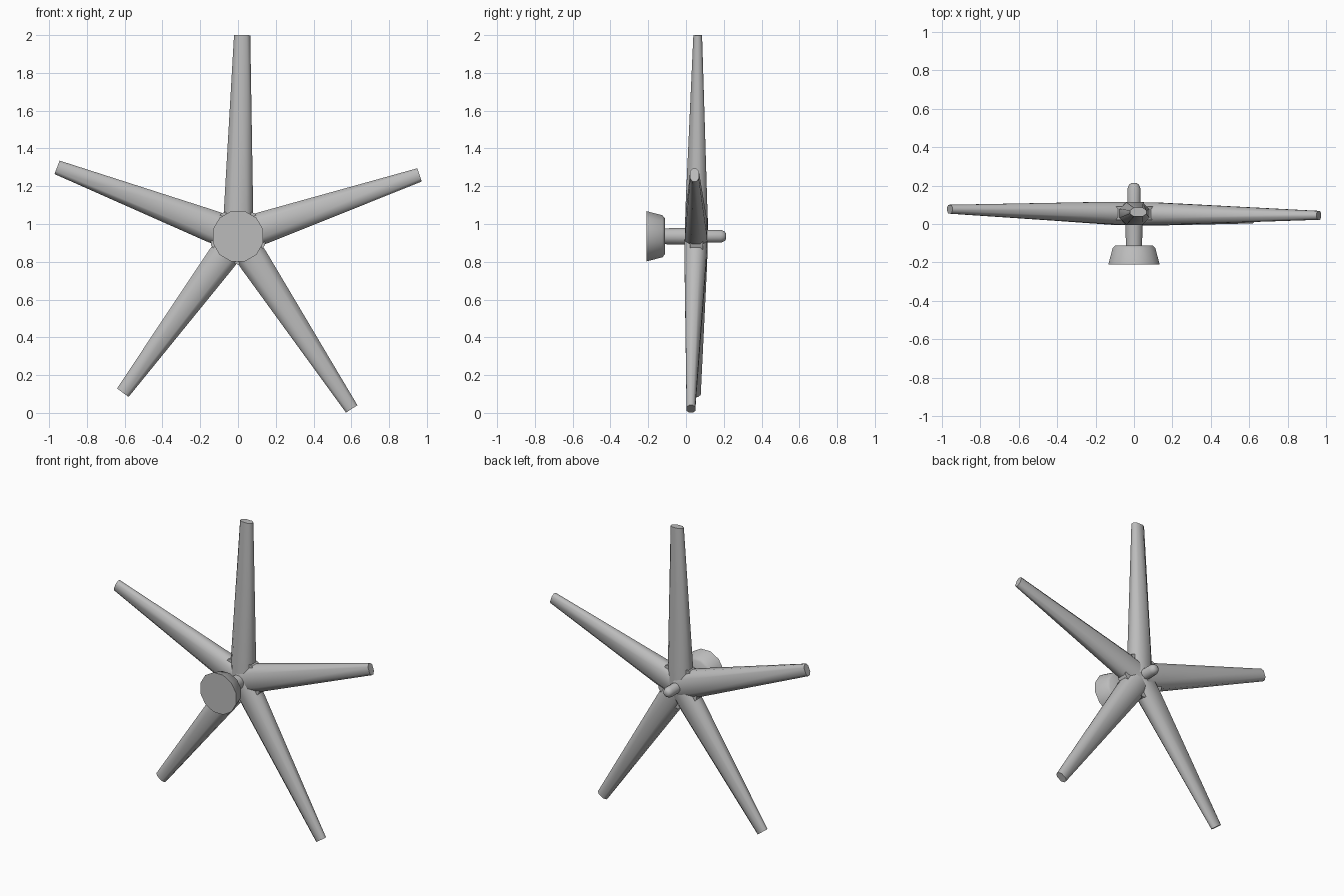
import bpy, bmesh, math
from mathutils import Vector

if "Cube" in bpy.data.objects:
    bpy.data.objects.remove(bpy.data.objects["Cube"])

grey = bpy.data.materials.new("plain grey")
grey.diffuse_color = (0.5, 0.5, 0.5, 1)
grey.use_nodes = True
grey.node_tree.nodes["Principled BSDF"].inputs["Base Color"].default_value = grey.diffuse_color
HUB = Vector((0, 0.054, 0.935))


def loft(name, rings, angle=50):
    """Skin a list of equal-sized point rings and cap both ends."""
    bm = bmesh.new()
    loops = [[bm.verts.new(p) for p in ring] for ring in rings]
    n = len(loops[0])
    for a, b in zip(loops, loops[1:]):
        for i in range(n):
            j = (i + 1) % n
            bm.faces.new((a[i], a[j], b[j], b[i]))
    bm.faces.new(loops[0])
    bm.faces.new(loops[-1])
    bmesh.ops.recalc_face_normals(bm, faces=bm.faces)
    mesh = bpy.data.meshes.new(name)
    bm.to_mesh(mesh)
    bm.free()
    mesh.materials.append(grey)
    obj = bpy.data.objects.new(name, mesh)
    bpy.context.collection.objects.link(obj)
    bpy.ops.object.select_all(action='DESELECT')
    obj.select_set(True)
    bpy.context.view_layer.objects.active = obj
    bpy.ops.object.shade_smooth_by_angle(angle=math.radians(angle))
    return obj


def lathe(name, profile, sides):
    """Turn (y, radius) pairs around the front-to-back axis."""
    rings = []
    for y, r in profile:
        angles = [(i + 0.5) * math.tau / sides for i in range(sides)]
        rings.append([(r * math.cos(a), y, HUB.z + r * math.sin(a)) for a in angles])
    return loft(name, rings)


def arm(name, tip, root_w, tip_w):
    """Tapered arm with a chamfered, flattened eight-sided section."""
    tip = Vector(tip)
    flat = Vector((tip.x, 0, tip.z - HUB.z)).normalized()
    side = Vector((-flat.z, 0, flat.x))
    depth = Vector((0, 1, 0))
    section = [(1, 0.4), (0.55, 1), (-0.55, 1), (-1, 0.4),
               (-1, -0.4), (-0.55, -1), (0.55, -1), (1, -0.4)]
    rings = []
    for t, w, d in ((0, root_w, 0.06), (0.14, root_w, 0.058), (1, tip_w, 0.023)):
        c = HUB.lerp(tip, t)
        rings.append([c + side * (u * w) + depth * (v * d) for u, v in section])
    return loft(name, rings)


# Five arms, slightly uneven and tilted
arm("top_arm", (0.022, 0.062, 2.0), 0.077, 0.043)
arm("right_arm", (0.961, 0.045, 1.26), 0.085, 0.037)
arm("left_arm", (-0.958, 0.077, 1.30), 0.085, 0.038)
arm("lower_left_arm", (-0.61, 0.055, 0.107), 0.08, 0.038)
arm("lower_right_arm", (0.602, 0.026, 0.021), 0.08, 0.036)

# Hub filling the notches between arms
lathe("hub", [(0.02, 0.15), (0.09, 0.15)], 10)

# Shaft through the hub, with chamfered back end
lathe("front_shaft", [(-0.13, 0.043), (0.03, 0.047)], 12)
lathe("back_shaft", [(0.05, 0.035), (0.185, 0.035), (0.205, 0.026), (0.213, 0.014)], 12)

# Flared cap at the front
lathe("front_cap", [(-0.21, 0.138), (-0.125, 0.115), (-0.112, 0.1)], 12)
